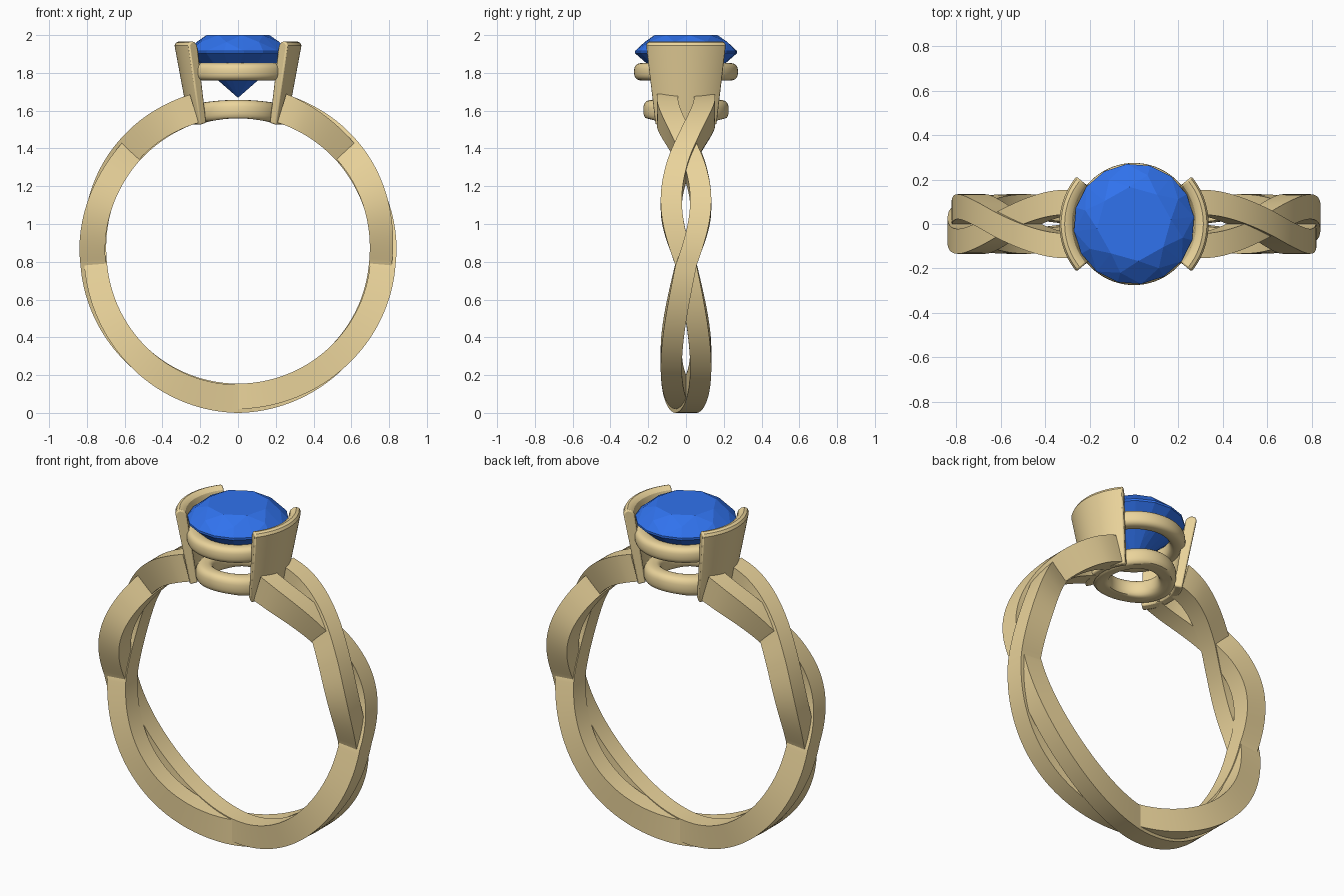
import bpy, bmesh
from math import sin, cos, pi, radians, sqrt

if "Cube" in bpy.data.objects:
    bpy.data.objects.remove(bpy.data.objects["Cube"])

CZ = 0.853   # centre height of the finger hole


def material(name, rgb):
    m = bpy.data.materials.new(name)
    m.diffuse_color = (*rgb, 1)
    m.use_nodes = True
    m.node_tree.nodes["Principled BSDF"].inputs["Base Color"].default_value = m.diffuse_color
    return m


gold = material("gold", (0.83, 0.66, 0.33))
blue = material("blue_gem", (0.03, 0.17, 0.85))


def finish(name, bm, mat, smooth=True):
    bmesh.ops.recalc_face_normals(bm, faces=bm.faces)
    me = bpy.data.meshes.new(name)
    bm.to_mesh(me)
    bm.free()
    ob = bpy.data.objects.new(name, me)
    bpy.context.collection.objects.link(ob)
    me.materials.append(mat)
    if smooth:
        bpy.ops.object.select_all(action='DESELECT')
        ob.select_set(True)
        bpy.context.view_layer.objects.active = ob
        bpy.ops.object.shade_smooth_by_angle(angle=radians(32))
    return ob


def sweep(name, sections, closed=False):
    """Skin a list of closed cross-sections."""
    bm = bmesh.new()
    rows = [[bm.verts.new(p) for p in s] for s in sections]
    n = len(rows[0])
    pairs = list(zip(rows, rows[1:]))
    if closed:
        pairs.append((rows[-1], rows[0]))
    for a, b in pairs:
        for i in range(n):
            j = (i + 1) % n
            bm.faces.new((a[i], a[j], b[j], b[i]))
    if not closed:
        bm.faces.new(rows[0])
        bm.faces.new(rows[-1])
    return finish(name, bm, gold)


def lerp_table(x, table):
    for (x0, y0), (x1, y1) in zip(table, table[1:]):
        if x <= x1:
            return y0 + (y1 - y0) * (x - x0) / (x1 - x0)
    return table[-1][1]


# Two braided strands, angle u measured from the bottom of the ring
PHASE = [(0, 0), (85, 1), (133, 2), (187, 3)]
OUTER = [(0, 0.853), (45, 0.842), (85, 0.837), (133, 0.862), (163, 0.882)]
INNER = [(0, 0.698), (85, 0.696), (133, 0.71), (163, 0.712)]
AMP = [(0, 0.078), (120, 0.078), (155, 0.098), (163, 0.098)]


def strand(name, side):
    sections = []
    for k in range(181):
        u = -163 + 326 * k / 180
        a = abs(u)
        p = pi * lerp_table(a, PHASE)
        y = side * (1 if u > 0 else -1) * lerp_table(a, AMP) * sin(p)
        over = side * cos(p)
        ro = lerp_table(a, OUTER) - 0.01 * (1 - over)
        ri = lerp_table(a, INNER) + 0.003 * (1 + over)
        w = 0.056
        s, c = sin(radians(u)), cos(radians(u))
        sections.append([(r * s, y + d, CZ - r * c)
                         for r, d in ((ri, -w), (ro, -w), (ro, w), (ri, w))])
    return sweep(name, sections)


strand("band_strand_a", 1)
strand("band_strand_b", -1)

# Two wide curved prongs holding the stone
PRONG = [(0.215, 1.535), (0.258, 1.525), (0.336, 1.945), (0.328, 1.96),
         (0.312, 1.967), (0.295, 1.963), (0.280, 1.95), (0.274, 1.93)]
for name, base in (("right_prong", 0), ("left_prong", 180)):
    secs = []
    for k in range(25):
        t = radians(base - 39.5 + 79 * k / 24)
        secs.append([(r * cos(t), r * sin(t), z) for r, z in PRONG])
    ob = sweep(name, secs)
    bev = ob.modifiers.new("soft_edges", 'BEVEL')
    bev.width = 0.008
    bev.segments = 2
    bev.limit_method = 'ANGLE'
    bev.angle_limit = radians(50)


# Gallery rings below the stone; the lower one follows the finger hole
def gallery(name, major, half_w, z, half_h, follow_hole):
    secs = []
    for k in range(72):
        t = 2 * pi * k / 72
        sec = []
        for i in range(24):
            q = 2 * pi * i / 24
            r = major + half_w * abs(cos(q)) ** 0.75 * (1 if cos(q) > 0 else -1)
            h = z + half_h * abs(sin(q)) ** 0.75 * (1 if sin(q) > 0 else -1)
            x = r * cos(t)
            if follow_hole:
                h = max(h - 0.4 * x * x, CZ + sqrt(0.706 ** 2 - x * x))
            sec.append((x, r * sin(t), h))
        secs.append(sec)
    return sweep(name, secs, closed=True)


gallery("upper_gallery_ring", 0.232, 0.043, 1.806, 0.046, False)
gallery("lower_gallery_ring", 0.178, 0.048, 1.603, 0.054, True)

# Round brilliant-cut stone as the hull of its facet corners
bm = bmesh.new()


def corner_ring(n, r, z, shift):
    for i in range(n):
        t = 2 * pi * (i + shift) / n + 0.12
        bm.verts.new((r * cos(t), r * sin(t), z))


corner_ring(8, 0.168, 2.0, 0)        # table
corner_ring(8, 0.228, 1.963, 0.5)    # crown
corner_ring(16, 0.272, 1.916, 0)     # girdle
corner_ring(16, 0.272, 1.904, 0)
corner_ring(8, 0.105, 1.757, 0.5)    # pavilion
bm.verts.new((0, 0, 1.668))          # culet
bmesh.ops.convex_hull(bm, input=bm.verts)
bmesh.ops.dissolve_limit(bm, angle_limit=radians(1), verts=bm.verts, edges=bm.edges)
finish("gemstone", bm, blue, smooth=False)
